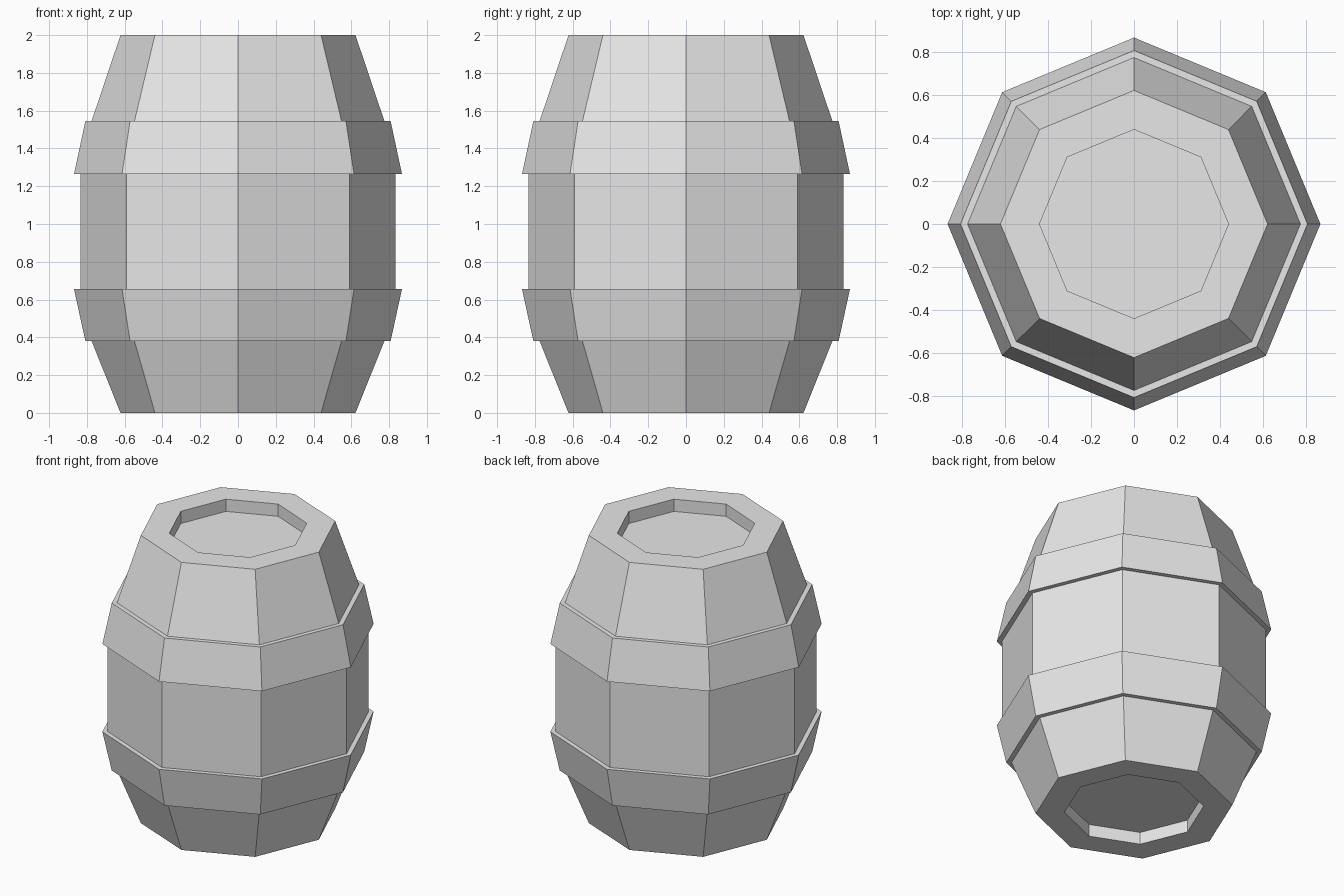
import bpy
import bmesh
from math import cos, sin, tau

SIDES = 8

cube = bpy.data.objects.get("Cube")
if cube:
    bpy.data.objects.remove(cube, do_unlink=True)

# Single plain grey for the whole barrel
grey = bpy.data.materials.new("plain grey")
grey.use_nodes = True
colour = (0.8, 0.8, 0.8, 1)
grey.diffuse_color = colour
grey.node_tree.nodes["Principled BSDF"].inputs["Base Color"].default_value = colour


def lathe(name, profile, closed=False):
    """Revolve (radius, height) points into a flat-faced eight-sided solid."""
    bm = bmesh.new()
    rings = [[bm.verts.new((r * cos(tau * i / SIDES), r * sin(tau * i / SIDES), z))
              for i in range(SIDES)] for r, z in profile]
    pairs = list(zip(rings, rings[1:]))
    if closed:
        pairs.append((rings[-1], rings[0]))
    else:
        bm.faces.new(rings[0][::-1])
        bm.faces.new(rings[-1])
    for low, high in pairs:
        for i in range(SIDES):
            j = (i + 1) % SIDES
            bm.faces.new((low[i], low[j], high[j], high[i]))
    bmesh.ops.recalc_face_normals(bm, faces=bm.faces)
    mesh = bpy.data.meshes.new(name)
    bm.to_mesh(mesh)
    bm.free()
    mesh.materials.append(grey)
    obj = bpy.data.objects.new(name, mesh)
    bpy.context.collection.objects.link(obj)
    return obj


# Staved body with a recessed lid at each end
DEPTH = 0.085
lathe("barrel_body", [
    (0.44, DEPTH), (0.44, 0), (0.622, 0), (0.775, 0.38),
    (0.835, 0.655), (0.835, 1.265), (0.775, 1.545),
    (0.622, 2), (0.44, 2), (0.44, 2 - DEPTH)])

# Hoops, flaring towards the middle of the barrel
for name, narrow, wide in (("lower_hoop", 0.38, 0.655), ("upper_hoop", 1.545, 1.265)):
    lathe(name, [(0.76, narrow), (0.808, narrow), (0.868, wide), (0.82, wide)], closed=True)
